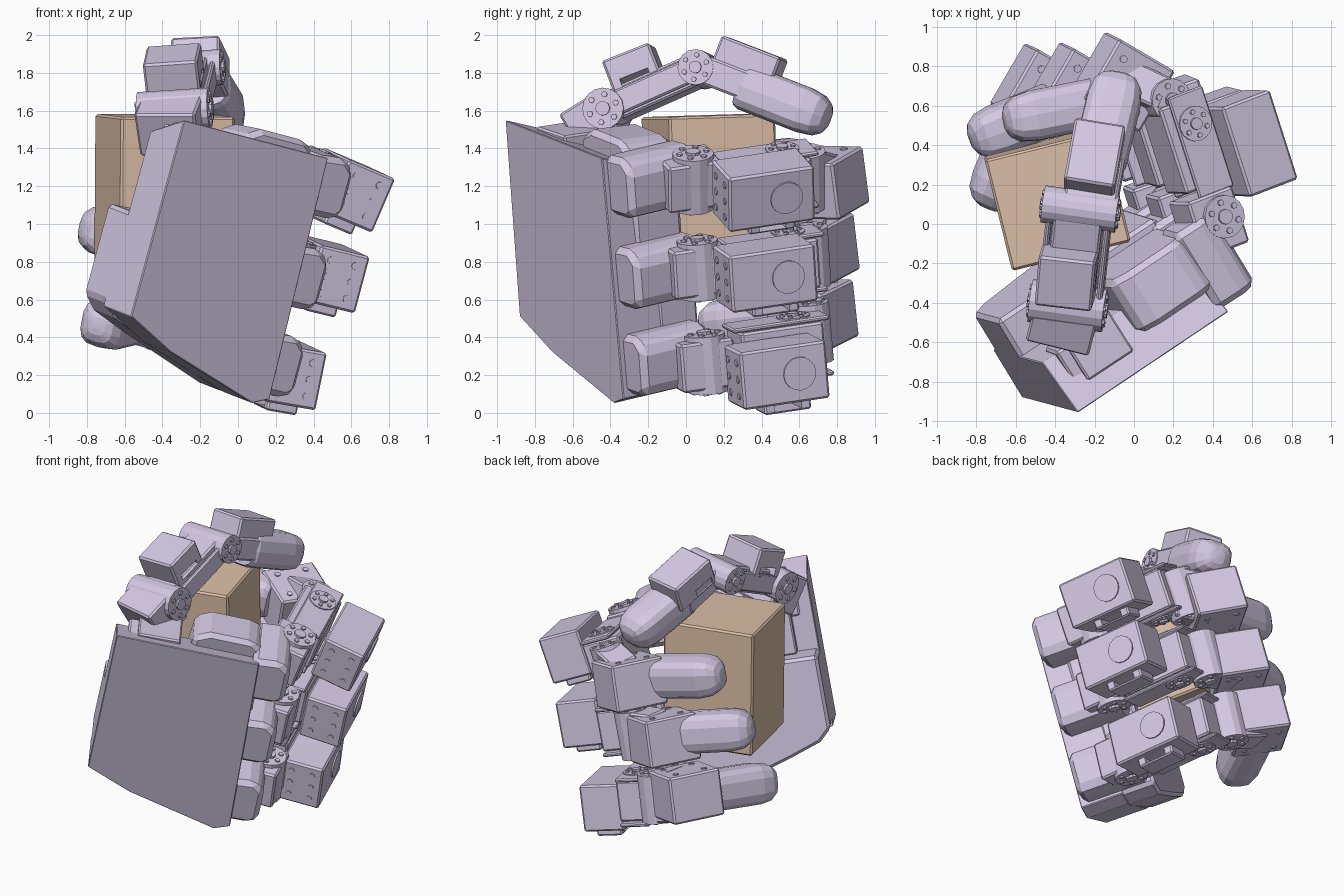
import bpy, bmesh, math
from mathutils import Vector, Matrix

if "Cube" in bpy.data.objects:
    bpy.data.objects.remove(bpy.data.objects["Cube"])

V = Vector

def material(name, rgb):
    m = bpy.data.materials.new(name)
    m.diffuse_color = (*rgb, 1)
    m.use_nodes = True
    m.node_tree.nodes["Principled BSDF"].inputs["Base Color"].default_value = m.diffuse_color
    return m

LILAC = material("lilac_plastic", (0.66, 0.59, 0.78))
TAN = material("tan_card", (0.72, 0.53, 0.39))

def add(name, bm, matrix, mat=LILAC, bevel=0.0):
    bmesh.ops.recalc_face_normals(bm, faces=bm.faces)
    me = bpy.data.meshes.new(name)
    bm.to_mesh(me)
    bm.free()
    ob = bpy.data.objects.new(name, me)
    bpy.context.collection.objects.link(ob)
    ob.matrix_world = matrix
    me.materials.append(mat)
    if bevel:
        b = ob.modifiers.new("bevel", 'BEVEL')
        b.width, b.segments = bevel, 1
    return ob

def frame(c, d, lat):
    # x = main direction, y = lateral axis made square to it, z = the third axis
    x = V(d).normalized()
    y = V(lat)
    y = (y - x * y.dot(x)).normalized()
    z = x.cross(y)
    return Matrix.Translation(c) @ Matrix((x, y, z)).transposed().to_4x4()

def block(name, M, size, off=(0, 0, 0), mat=LILAC, bevel=0.012):
    bm = bmesh.new()
    bmesh.ops.create_cube(bm, size=1)
    bmesh.ops.scale(bm, vec=size, verts=bm.verts)
    return add(name, bm, M @ Matrix.Translation(off), mat, bevel)

def disc(name, M, off, axis, r, depth, n=16):
    turn = {'x': Matrix.Rotation(math.pi / 2, 4, 'Y'),
            'y': Matrix.Rotation(math.pi / 2, 4, 'X'), 'z': Matrix()}[axis]
    bm = bmesh.new()
    bmesh.ops.create_cone(bm, cap_ends=True, segments=n, radius1=r, radius2=r, depth=depth)
    return add(name, bm, M @ Matrix.Translation(off) @ turn)

def horn(name, M, off, r, width):
    # round joint drum with a raised hub and a ring of screws on both sides
    disc(name, M, off, 'y', r, width)
    disc(name + "_hub", M, off, 'y', r * 0.35, width + 0.03, 10)
    for k in range(6):
        t = k * math.pi / 3
        p = V(off) + V((math.cos(t), 0, math.sin(t))) * r * 0.68
        disc(name + "_screw", M, p, 'y', r * 0.15, width + 0.02, 6)

def slot(ob, M, off, size):
    cut = block("slot_cutter", M, size, off, bevel=0)
    cut.hide_render = True
    m = ob.modifiers.new("slot", 'BOOLEAN')
    m.operation, m.object, m.solver = 'DIFFERENCE', cut, 'EXACT'
    bpy.context.view_layer.update()
    bpy.context.view_layer.objects.active = ob
    for mod in list(ob.modifiers):
        bpy.ops.object.modifier_apply(modifier=mod.name)
    bpy.data.objects.remove(cut)

def tip(name, start, end, lat, hw, ht):
    # rounded finger pad: squarish rings that close into a blunt dome
    s, e = V(start), V(end)
    M, L = frame(s, e - s, lat), (e - s).length
    dome = 0.15
    rows = [(0, 0.9), (0.03, 1.0)]
    rows += [(L - dome + dome * math.sin(a) ** 0.9, max(math.cos(a), 0.02) ** 0.75) for a in
             [math.radians(x) for x in (0, 30, 55, 75, 87)]]
    bm, rings = bmesh.new(), []
    for x, k in rows:
        ring = []
        for i in range(14):
            t = i * math.tau / 14
            c, q = math.cos(t), math.sin(t)
            ring.append(bm.verts.new((x, hw * k * math.copysign(abs(c) ** 0.65, c),
                                      ht * k * math.copysign(abs(q) ** 0.65, q))))
        rings.append(ring)
    for r0, r1 in zip(rings, rings[1:]):
        for i in range(14):
            j = (i + 1) % 14
            bm.faces.new((r0[i], r0[j], r1[j], r1[i]))
    bm.faces.new(rings[0])
    bm.faces.new(rings[-1])
    add(name, bm, M)

# ---- palm: x = towards fingers, y = across, z = towards the grasped box
PALM = frame((-0.285, -0.957, 1.55), (0.82, 0.542, -0.182), (0.26, -0.07, 0.963))
# the palm depth axis is the reverse of x cross y
PALM = PALM @ Matrix.Diagonal((1, 1, -1, 1))

def plate(name, outline, w0, w1, bevel=0.01, drop=0.0):
    # outline pushed from depth w0 to w1; drop lowers the upper edge of the far side
    bm = bmesh.new()
    f = bm.faces.new([bm.verts.new((u, v, w0)) for u, v in outline])
    r = bmesh.ops.extrude_face_region(bm, geom=[f])
    for g in r['geom']:
        if isinstance(g, bmesh.types.BMVert):
            g.co.z = w1
            if g.co.y > -0.3:
                g.co.y -= drop
    ob = add(name, bm, Matrix(), LILAC, bevel)
    ob.data.transform(PALM)
    ob.data.flip_normals()
    return ob

plate("palm_back_shell", [(0, 0), (0.94, -0.03), (0.98, -1.35), (0.88, -1.39), (0.3, -1.22), (0, -1.08)],
      0, 0.29, 0.005, 0.12)
plate("palm_heel", [(0, -0.56), (0.97, -0.55), (0.98, -1.35), (0.86, -1.39), (0.3, -1.21), (0.08, -1.13),
                    (0, -1.05)], 0.26, 0.51, 0.02)
plate("palm_upper_body", [(0.5, -0.02), (0.6, 0.03), (0.88, 0.02), (0.97, -0.05), (0.97, -0.6), (0.45, -0.6)],
      0.15, 0.46, 0.03, 0.03)
plate("thumb_motor_in_palm", [(0.14, -0.03), (0.42, -0.03), (0.42, -0.56), (0.14, -0.56)], 0.1, 0.37, 0.01, 0.02)

# ---- three fingers: lateral axis and part centres for each
fingers = [
    dict(lat=(0.36, 0.08, 0.92), base=-0.18, knuckle=(0.38, 0.01, 1.24), link=(0.26, 0.41, 1.24),
         motor=(0.58, 0.41, 1.18), joint=(0.13, 0.63, 1.24), mid=(-0.06, 0.72, 1.22),
         tip=((-0.16, 0.62, 1.25), (-0.66, 0.52, 1.35))),
    dict(lat=(0.26, -0.07, 0.963), base=-0.68, knuckle=(0.25, 0.04, 0.77), link=(0.14, 0.45, 0.79),
         motor=(0.46, 0.42, 0.74), joint=(-0.05, 0.65, 0.83), mid=(-0.29, 0.67, 0.87),
         tip=((-0.38, 0.60, 0.90), (-0.83, 0.42, 0.98))),
    dict(lat=(0.21, -0.12, 0.97), base=-1.16, knuckle=(0.13, 0.08, 0.27), link=(-0.03, 0.48, 0.34),
         motor=(0.24, 0.48, 0.22), joint=(-0.23, 0.66, 0.43), mid=(-0.47, 0.665, 0.52),
         tip=((-0.54, 0.57, 0.51), (-0.75, 0.08, 0.46))),
]
ALONG = (-0.3, 0.94, 0.14)
for i, f in enumerate(fingers, 1):
    n, lat = f"finger_{i}_", f["lat"]
    v = f["base"]
    # base housing on the palm edge
    plate(n + "base", [(0.9, v + 0.15), (1.08, v + 0.16), (1.15, v + 0.1), (1.15, v - 0.13),
                       (1.1, v - 0.17), (0.9, v - 0.17)], 0.03, 0.48, 0.04)
    # knuckle with swivel drum
    K = frame(f["knuckle"], ALONG, lat)
    block(n + "knuckle", K, (0.3, 0.26, 0.26))
    horn(n + "knuckle_horn", K, (0.02, 0, 0.03), 0.11, 0.31)
    # inner link with side plates
    B = frame(f["link"], ALONG, lat)
    block(n + "link", B, (0.46, 0.27, 0.26))
    for s in (-1, 1):
        block(n + "side_plate", B, (0.54, 0.025, 0.2), (0, s * 0.15, 0.02), bevel=0.008)
    horn(n + "link_horn", B, (0.1, 0, 0.02), 0.09, 0.34)
    # outer motor
    A = frame(f["motor"], ALONG, lat)
    block(n + "motor", A, (0.48, 0.31, 0.28))
    disc(n + "motor_hub", A, (0.08, 0, 0.14), 'z', 0.09, 0.02)
    for a in (-1, 0, 1):
        for b in (-1, 1):
            disc(n + "motor_screw", A, (-0.24, a * 0.09, b * 0.07), 'x', 0.02, 0.012, 8)
    tab = block(n + "cable_tab", A, (0.26, 0.07, 0.17), (0.02, -0.175, 0), bevel=0.01)
    slot(tab, A, (0.02, -0.18, 0.03), (0.15, 0.04, 0.3))
    # middle joint and second motor
    J = frame(f["joint"], ALONG, lat)
    horn(n + "middle_horn", J, (0, 0, 0), 0.11, 0.32)
    C = frame(f["mid"], (-0.5, -0.86, 0.02), lat)
    block(n + "end_motor", C, (0.36, 0.31, 0.34))
    bridge = V(f["mid"]) - V(f["joint"])
    block(n + "bridge", frame(V(f["joint"]) + bridge * 0.4, bridge, lat), (0.24, 0.33, 0.18))
    for a in (-1, 1):
        for b in (-1, 1):
            disc(n + "end_screw", C, (a * 0.1, 0, b * 0.1), 'y', 0.02, 0.325, 8)
    # fingertip
    tip(n + "tip", *f["tip"], lat, 0.135, 0.13)

# ---- thumb over the top
LAT = (0.97, -0.16, 0.05)
T0 = frame((-0.35, -0.47, 1.53), (0.2, 0.8, 0.5), LAT)
block("thumb_mount", T0, (0.24, 0.33, 0.26))
block("thumb_root_motor", frame((-0.24, -0.66, 1.36), (0.82, 0.55, -0.15), (0.26, -0.07, 0.96)), (0.3, 0.26, 0.24))
T1 = frame((-0.3, -0.17, 1.71), (0.1, 0.9, 0.4), LAT)
horn("thumb_base_horn", T1, (-0.27, -0.01, 0.0), 0.11, 0.38)
block("thumb_link", T1, (0.5, 0.25, 0.17))
for s in (-1, 1):
    block("thumb_side_plate", T1, (0.54, 0.03, 0.13), (0, s * 0.15, 0), bevel=0.01)
horn("thumb_middle_horn", T1, (0.27, 0, 0.0), 0.095, 0.38)
M1 = frame((-0.34, -0.27, 1.81), (0.08, 0.9, 0.36), LAT)
motor = block("thumb_motor", M1, (0.27, 0.29, 0.2))
slot(motor, M1, (0, 0, 0.05), (0.16, 0.5, 0.05))
D2 = (0.16, 0.88, -0.34)
M2 = frame((-0.2, 0.33, 1.84), D2, LAT)
motor = block("thumb_end_motor", M2, (0.34, 0.26, 0.2))
slot(motor, M2, (-0.06, 0, 0.055), (0.15, 0.5, 0.05))
block("thumb_end_link", frame((-0.2, 0.22, 1.77), D2, LAT), (0.34, 0.27, 0.15))
tip("thumb_tip", (-0.18, 0.3, 1.73), (-0.07, 0.76, 1.55), LAT, 0.14, 0.125)

# ---- grasped box
block("grasped_box", frame((-0.39, 0.13, 1.15), (0.97, 0.24, 0.0), (-0.24, 0.97, 0.03)),
      (0.62, 0.58, 0.85), mat=TAN, bevel=0.012)
